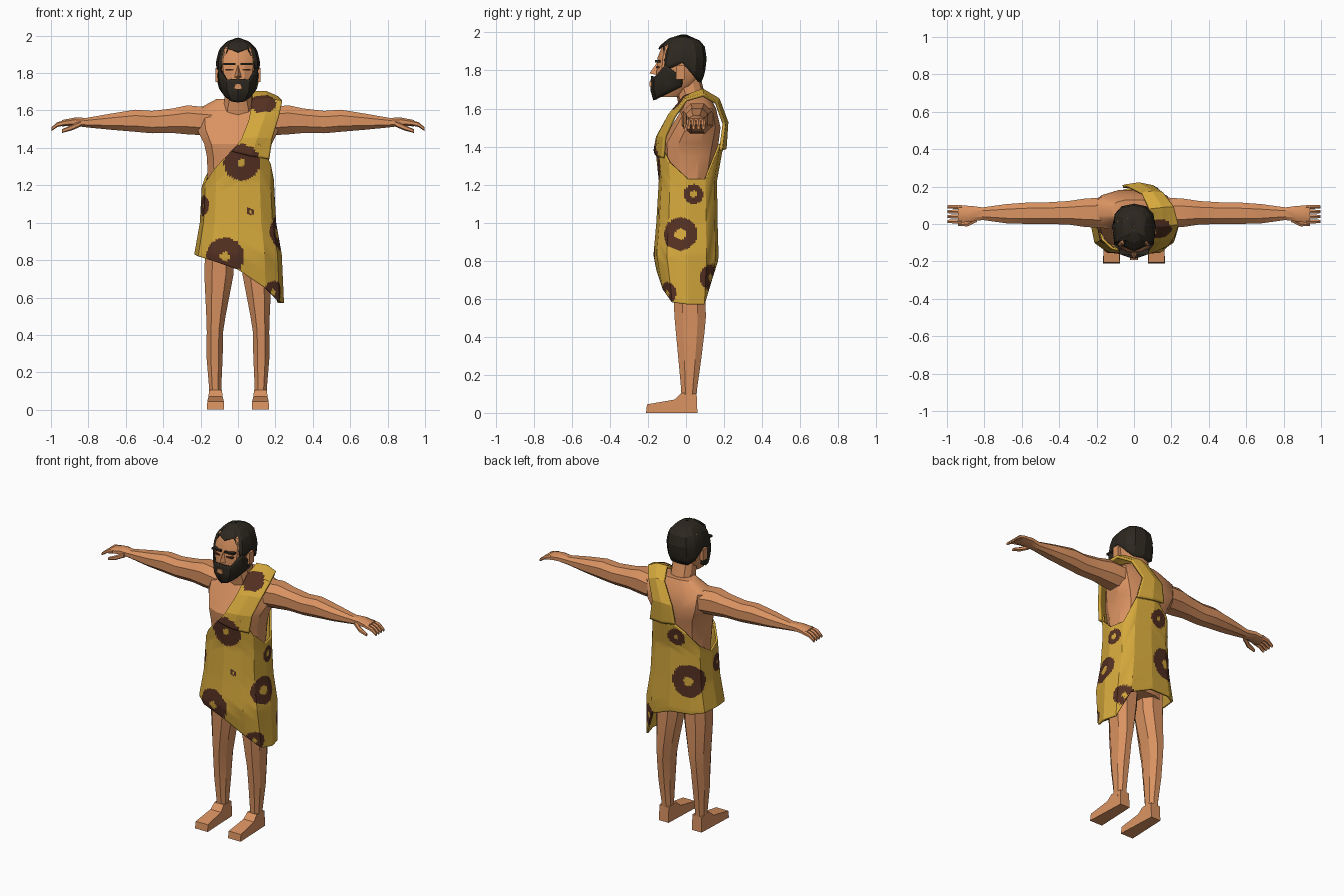
import bpy, bmesh, math
from mathutils import Vector

cube = bpy.data.objects.get("Cube")
if cube:
    bpy.data.objects.remove(cube, do_unlink=True)


def material(name, color):
    mat = bpy.data.materials.new(name)
    mat.use_nodes = True
    mat.diffuse_color = (*color, 1)
    mat.node_tree.nodes["Principled BSDF"].inputs["Base Color"].default_value = (*color, 1)
    return mat


SKIN = material("skin", (0.70, 0.29, 0.12))
HAIR = material("dark_hair", (0.026, 0.021, 0.014))
HIDE = material("yellow_hide", (0.66, 0.39, 0.045))
SPOT = material("brown_spots", (0.09, 0.03, 0.016))


def build(name, verts, faces, mats, angle=30, mirror=False, thickness=0, rule=None):
    mesh = bpy.data.meshes.new(name)
    mesh.from_pydata(verts, [], faces)
    bm = bmesh.new()
    bm.from_mesh(mesh)
    bmesh.ops.recalc_face_normals(bm, faces=bm.faces)
    if rule:
        for face in bm.faces:
            face.material_index = rule(face.calc_center_median())
    bm.to_mesh(mesh)
    bm.free()
    for mat in mats:
        mesh.materials.append(mat)
    obj = bpy.data.objects.new(name, mesh)
    bpy.context.collection.objects.link(obj)
    bpy.ops.object.select_all(action="DESELECT")
    obj.select_set(True)
    bpy.context.view_layer.objects.active = obj
    bpy.ops.object.shade_smooth_by_angle(angle=math.radians(angle))
    if thickness:
        solid = obj.modifiers.new("thickness", "SOLIDIFY")
        solid.thickness, solid.offset = thickness, 0
    if mirror:
        obj.modifiers.new("mirror", "MIRROR")
    return obj


def rounded(angle, power):
    # Unit point on a slightly boxy circle
    c, s = math.cos(angle), math.sin(angle)
    return math.copysign(abs(c) ** power, c), math.copysign(abs(s) ** power, s)


def tube(name, rings, mat, axis="Z", sides=10, power=0.85, **options):
    # Each ring: position on the axis, two centre values, two radii
    verts, faces = [], []
    for pos, c1, c2, r1, r2 in rings:
        for i in range(sides):
            u, v = rounded(math.tau * (i + 0.5) / sides, power)
            a, b = c1 + r1 * u, c2 + r2 * v
            verts.append((a, b, pos) if axis == "Z" else (pos, a, b))
    for k in range(len(rings) - 1):
        for i in range(sides):
            j = (i + 1) % sides
            faces.append((k * sides + i, k * sides + j, (k + 1) * sides + j, (k + 1) * sides + i))
    faces += [tuple(range(sides)), tuple(range(len(verts) - sides, len(verts)))]
    return build(name, verts, faces, [mat], **options)


def grid(name, rows, mats, closed=False, **options):
    width = len(rows[0])
    faces = []
    for k in range(len(rows) - 1):
        for i in range(width if closed else width - 1):
            j = (i + 1) % width
            faces.append((k * width + i, k * width + j, (k + 1) * width + j, (k + 1) * width + i))
    return build(name, [p for row in rows for p in row], faces, mats, **options)


def profile_at(profile, z):
    for low, high in zip(profile, profile[1:]):
        if z <= high[0]:
            break
    t = (z - low[0]) / (high[0] - low[0])
    return [a + (b - a) * t for a, b in zip(low, high)]


def draped(name, profile, edges, mats, middle, first=0, fine=1, levels=8, closed=True, power=0.7, **options):
    # Shell around the body; edges holds the bottom and top height of every 30 degree column
    def corner(i, t):
        i %= len(edges)
        low, high = edges[i]
        z, rx, front, back = profile_at(profile, low + (high - low) * t)
        u, v = rounded(math.radians(first + 30 * i), power)
        return Vector((rx * u, middle + (back - middle if v > 0 else middle - front) * v, z))

    rows = []
    for k in range(levels + 1):
        row = []
        for i in range(len(edges) - (0 if closed else 1)):
            a, b = corner(i, k / levels), corner(i + 1, k / levels)
            row += [a.lerp(b, f / fine) for f in range(fine)]
        if not closed:
            row.append(corner(len(edges) - 1, k / levels))
        rows.append(row)
    return grid(name, rows, mats, closed, **options)


def box(name, centre, size, mat, taper=1.0, **options):
    verts = [(centre[0] + x * size[0] / 2 * (taper if z > 0 else 1),
              centre[1] + y * size[1] / 2, centre[2] + z * size[2] / 2)
             for z in (-1, 1) for x, y in ((-1, -1), (1, -1), (1, 1), (-1, 1))]
    faces = [(0, 1, 2, 3), (4, 5, 6, 7)] + [(i, (i + 1) % 4, (i + 1) % 4 + 4, i + 4) for i in range(4)]
    return build(name, verts, faces, [mat], **options)


# Torso and neck
tube("torso", [(0.80, 0, 0.005, 0.17, 0.12), (1.0, 0, 0.01, 0.165, 0.115),
               (1.2, 0, 0.015, 0.165, 0.115), (1.35, 0, 0.015, 0.17, 0.145),
               (1.42, 0, 0.02, 0.185, 0.155), (1.5, 0, 0.05, 0.225, 0.135),
               (1.6, 0, 0.07, 0.235, 0.09), (1.66, 0, 0.07, 0.12, 0.06)], SKIN, sides=12, power=0.75)
tube("neck", [(1.56, 0, 0.05, 0.10, 0.08), (1.65, 0, 0.03, 0.075, 0.075),
              (1.77, 0, 0, 0.07, 0.075)], SKIN)

# Arms and hands
tube("arms", [(0.14, 0.06, 1.54, 0.09, 0.08), (0.27, 0.06, 1.55, 0.08, 0.083),
              (0.35, 0.06, 1.545, 0.067, 0.07), (0.46, 0.058, 1.538, 0.062, 0.064),
              (0.55, 0.058, 1.545, 0.062, 0.063), (0.68, 0.055, 1.54, 0.055, 0.046),
              (0.81, 0.055, 1.535, 0.036, 0.027), (0.87, 0.055, 1.54, 0.045, 0.024),
              (0.94, 0.052, 1.532, 0.05, 0.018)], SKIN, axis="X", sides=8, mirror=True)
for i, finger in enumerate(("index", "middle", "ring", "little")):
    y = 0.014 + 0.026 * i
    tube(finger + "_fingers", [(0.92, y, 1.535, 0.012, 0.014), (0.965, y, 1.525, 0.012, 0.013),
                               (0.998, y, 1.5, 0.009, 0.01)], SKIN, axis="X", sides=6, mirror=True)
tube("thumbs", [(0.84, 0.025, 1.53, 0.016, 0.016), (0.89, 0.0, 1.508, 0.014, 0.015),
                (0.94, -0.003, 1.49, 0.009, 0.01)], SKIN, axis="X", sides=6, mirror=True)

# Legs and feet
tube("legs", [(0.05, 0.122, 0.015, 0.036, 0.042), (0.12, 0.122, 0.016, 0.035, 0.044),
              (0.28, 0.125, 0.02, 0.046, 0.064), (0.42, 0.123, 0.022, 0.047, 0.08),
              (0.5, 0.118, 0.022, 0.055, 0.088), (0.72, 0.102, 0.015, 0.083, 0.092),
              (0.9, 0.095, 0.01, 0.085, 0.1)], SKIN, sides=8, mirror=True)
side = [(0.06, 0), (0.056, 0.1), (-0.025, 0.105), (-0.06, 0.07), (-0.205, 0.045), (-0.21, 0)]
half = [0.035, 0.034, 0.034, 0.038, 0.044, 0.046]
foot = [(0.12 + s * w, y, z) for s in (-1, 1) for (y, z), w in zip(side, half)]
build("feet", foot, [tuple(range(6)), tuple(range(6, 12))] +
      [(i, (i + 1) % 6, (i + 1) % 6 + 6, i + 6) for i in range(6)], [SKIN], mirror=True)

# Head, nose, ears and brows
tube("head", [(1.66, 0, -0.09, 0.05, 0.07), (1.72, 0, -0.055, 0.085, 0.11),
              (1.80, 0, -0.034, 0.103, 0.123), (1.87, 0, -0.027, 0.106, 0.125),
              (1.93, 0, -0.02, 0.09, 0.108), (1.97, 0, -0.01, 0.045, 0.05)], SKIN, sides=12, power=0.8)
nose = [(0, -0.15, 1.845), (-0.022, -0.15, 1.775), (0.022, -0.15, 1.775), (0, -0.192, 1.785)]
build("nose", nose, [(0, 1, 3), (0, 3, 2), (1, 2, 3), (0, 2, 1)], [SKIN])
box("ears", (0.108, -0.03, 1.79), (0.024, 0.045, 0.075), SKIN, mirror=True)
box("eyebrows", (0.045, -0.149, 1.848), (0.065, 0.03, 0.012), HAIR, mirror=True)
box("eyes", (0.045, -0.148, 1.817), (0.042, 0.02, 0.009), SPOT, mirror=True)

# Hair cap and beard hug the same head profile
skull = [(1.64, 0.045, -0.165, 0.03), (1.70, 0.092, -0.182, 0.06), (1.78, 0.11, -0.178, 0.094),
         (1.86, 0.114, -0.162, 0.105), (1.925, 0.098, -0.137, 0.095), (1.965, 0.06, -0.09, 0.06),
         (1.985, 0.004, -0.025, 0.0)]
lines = [1.84, 1.77, 1.74, 1.74, 1.74, 1.77, 1.84, 1.80, 1.93, 1.912, 1.93, 1.80]
draped("hair", skull, [(z, 1.985) for z in lines], [HAIR], -0.02, power=0.8, angle=15, thickness=0.008)
jaw = [(1.72, 1.76), (1.675, 1.83), (1.65, 1.765), (1.645, 1.77)]
draped("beard", skull, jaw + jaw[-2::-1], [HAIR], -0.02, first=180, closed=False,
       power=0.8, angle=15, thickness=0.012)
box("mouth", (0, -0.187, 1.728), (0.045, 0.009, 0.026), SKIN, taper=0.7)

# Ring spots on the hide: centre, outer radius, inner radius
spots = [((0.02, -0.16, 1.32), 0.098, 0.026), ((-0.07, -0.16, 0.82), 0.10, 0.025),
         ((-0.19, -0.06, 1.09), 0.06, 0.015), ((0.205, -0.03, 0.94), 0.088, 0.03),
         ((0.19, -0.10, 0.63), 0.06, 0.018), ((0.065, -0.14, 1.06), 0.02, 0.01),
         ((0.19, 0.04, 1.15), 0.052, 0.02), ((0.18, 0.13, 0.71), 0.07, 0.02),
         ((0.13, -0.03, 1.64), 0.07, 0.0), ((-0.12, 0.15, 1.02), 0.105, 0.03),
         ((-0.05, 0.18, 1.30), 0.06, 0.02)]


def spotted(point):
    return int(any(inner < (point - Vector(c)).length < outer for c, outer, inner in spots))


# Tunic with a slanted hem and a slanted top edge
cloth = [(0.57, 0.24, -0.115, 0.145), (0.83, 0.228, -0.165, 0.165), (1.0, 0.198, -0.15, 0.16),
         (1.22, 0.186, -0.137, 0.157), (1.42, 0.186, -0.158, 0.193)]
hems = [0.57, 0.57, 0.74, 0.80, 0.81, 0.82, 0.83, 0.82, 0.80, 0.75, 0.65, 0.58]
tops = [1.23, 1.23, 1.41, 1.42, 1.34, 1.25, 1.19, 1.22, 1.30, 1.42, 1.42, 1.32]
draped("tunic", cloth, list(zip(hems, tops)), [HIDE, SPOT], 0.01, fine=10, levels=80,
       angle=12, thickness=0.012, rule=spotted)

# Strap over the left shoulder: inner and outer edge points from front to back
stations = [((-0.03, -0.163, 1.38), (0.165, -0.12, 1.34)), ((0.02, -0.15, 1.45), (0.18, -0.11, 1.45)),
            ((0.06, -0.095, 1.55), (0.215, -0.06, 1.56)), ((0.075, -0.01, 1.65), (0.235, 0.0, 1.645)),
            ((0.08, 0.08, 1.695), (0.21, 0.09, 1.67)), ((0.04, 0.165, 1.64), (0.155, 0.16, 1.63)),
            ((-0.04, 0.205, 1.52), (0.10, 0.20, 1.52)), ((-0.06, 0.20, 1.40), (0.13, 0.182, 1.38))]
ribs = []
for left, right in stations:
    left, right = Vector(left), Vector(right)
    centre = (left + right) / 2
    centre += (centre - Vector((0.08, 0.04, 1.42))).normalized() * 0.015
    ribs.append([left.lerp(centre, k / 8) for k in range(8)] + [centre.lerp(right, k / 8) for k in range(9)])
rows = [[a.lerp(b, k / 8) for a, b in zip(near, far)]
        for near, far in zip(ribs, ribs[1:]) for k in range(8)] + [ribs[-1]]
grid("shoulder_strap", rows, [HIDE, SPOT], angle=12, thickness=0.016, rule=spotted)
